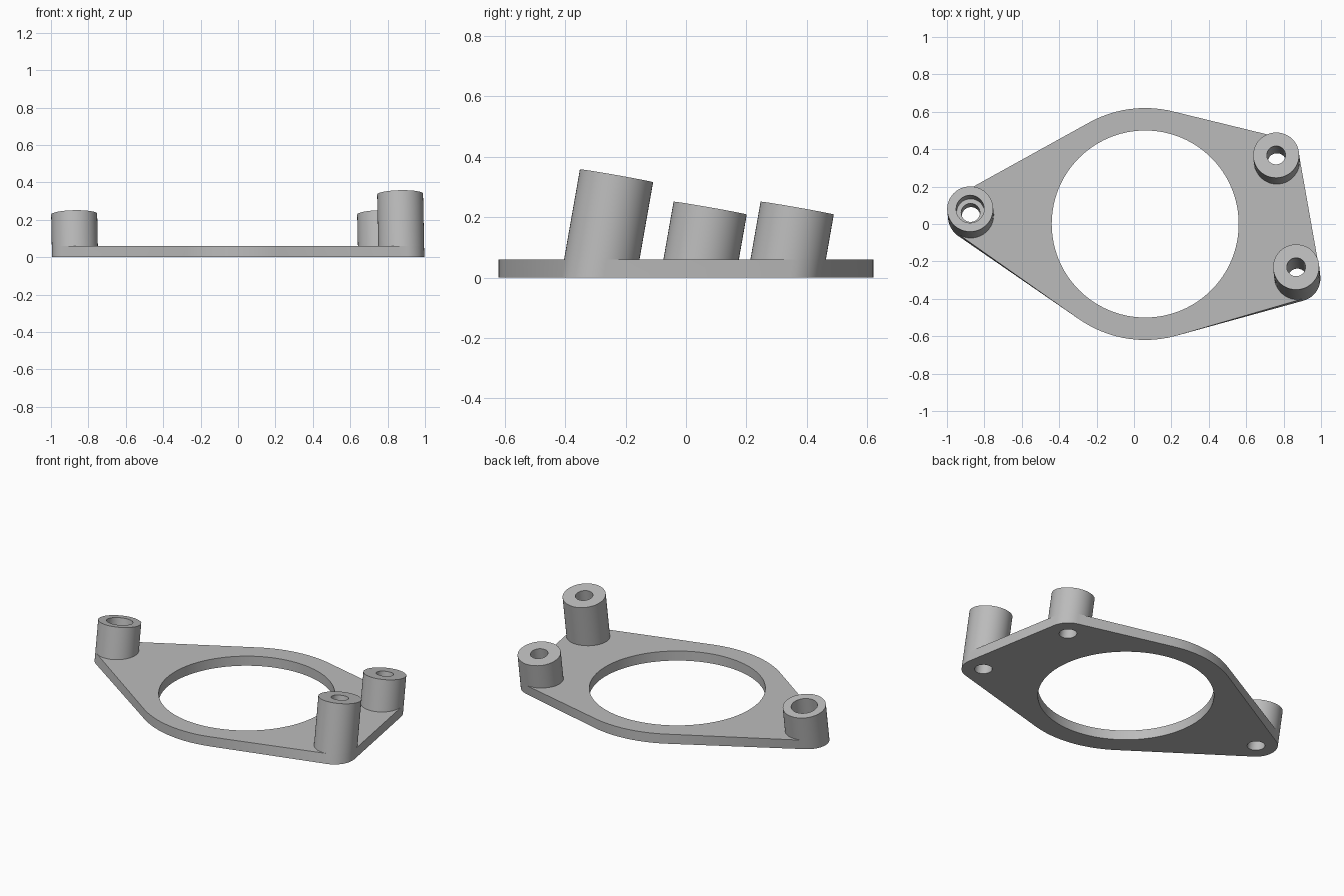
import bpy, bmesh
from math import sin, cos, tau, radians
from mathutils import Vector

if "Cube" in bpy.data.objects:
    bpy.data.objects.remove(bpy.data.objects["Cube"], do_unlink=True)

THICK = 0.06
POST_R, BORE_R, RECESS_R = 0.123, 0.05, 0.075
RING = Vector((0.06, 0, 0))
AXIS = Vector((-0.02, 0.176, 1)).normalized()      # shared lean of all posts
SIDE = (Vector((1, 0, 0)) - AXIS * AXIS.x).normalized()
BACK = AXIS.cross(SIDE)

grey = bpy.data.materials.new("plain grey")
grey.use_nodes = True
grey.diffuse_color = (0.5, 0.5, 0.5, 1)
grey.node_tree.nodes["Principled BSDF"].inputs["Base Color"].default_value = grey.diffuse_color


def upright_circle(center, r, z, n=96):
    return [center + Vector((r * cos(tau * i / n), r * sin(tau * i / n), z)) for i in range(n)]


def leaning_circle(top, r, z=None, n=48):
    """Square cut at the top, or the level cut of the leaning cylinder at height z."""
    points = []
    for i in range(n):
        p = top + r * (cos(tau * i / n) * SIDE + sin(tau * i / n) * BACK)
        if z is not None:
            p += AXIS * ((z - p.z) / AXIS.z)
        points.append(p)
    return points


def finish(name, bm):
    bmesh.ops.recalc_face_normals(bm, faces=bm.faces)
    mesh = bpy.data.meshes.new(name)
    bm.to_mesh(mesh)
    bm.free()
    mesh.materials.append(grey)
    ob = bpy.data.objects.new(name, mesh)
    bpy.context.collection.objects.link(ob)
    return ob


def loft(name, loops, capped=False):
    bm = bmesh.new()
    rows = [[bm.verts.new(p) for p in loop] for loop in loops]
    n = len(rows[0])
    for a, b in zip(rows, rows[1:]):
        for i in range(n):
            j = (i + 1) % n
            bm.faces.new((a[i], a[j], b[j], b[i]))
    if capped:
        bm.faces.new(rows[0])
        bm.faces.new(rows[-1])
    return finish(name, bm)


def smooth(ob):
    bpy.ops.object.select_all(action="DESELECT")
    ob.select_set(True)
    bpy.context.view_layer.objects.active = ob
    bpy.ops.object.shade_smooth_by_angle(angle=radians(30))


# Post name, centre of its top face, height of the recess floor (if any)
POSTS = [
    ("right_post", Vector((-0.876, 0.08, 0.23)), 0.12),
    ("back_left_post", Vector((0.76, 0.368, 0.23)), None),
    ("front_left_post", Vector((0.867, -0.23, 0.337)), None),
]

# Plate: hull around the ring and the feet of the posts
bm = bmesh.new()
for z in (0, THICK):
    outline = upright_circle(RING, 0.62, z)
    for _, top, _ in POSTS:
        outline += leaning_circle(top, POST_R, z)
    for p in outline:
        bm.verts.new(p)
hull = bmesh.ops.convex_hull(bm, input=bm.verts)
bmesh.ops.delete(bm, geom=list({v for v in hull["geom_interior"] + hull["geom_unused"]
                                if isinstance(v, bmesh.types.BMVert)}), context="VERTS")
bmesh.ops.dissolve_limit(bm, angle_limit=radians(0.2), verts=bm.verts, edges=bm.edges)
plate = finish("flange_plate", bm)

# Large opening and the bores through the plate
cutters = [loft("opening_cutter", [upright_circle(RING, 0.5, z) for z in (-0.1, 0.2)], True)]
for name, top, _ in POSTS:
    cutters.append(loft(name + "_cutter", [leaning_circle(top, BORE_R, z) for z in (-0.1, 0.2)], True))
bpy.context.view_layer.objects.active = plate
for cutter in cutters:
    cutter.hide_render = True
    mod = plate.modifiers.new("cut", "BOOLEAN")
    mod.operation = "DIFFERENCE"
    mod.solver = "EXACT"
    mod.object = cutter
    bpy.ops.object.modifier_apply(modifier=mod.name)
    bpy.data.objects.remove(cutter, do_unlink=True)
smooth(plate)

# Hollow leaning posts, one with a recessed mouth
for name, top, floor in POSTS:
    loops = [leaning_circle(top, POST_R, THICK), leaning_circle(top, POST_R)]
    if floor:
        seat = top + AXIS * ((floor - top.z) / AXIS.z)
        loops += [leaning_circle(top, RECESS_R), leaning_circle(seat, RECESS_R),
                  leaning_circle(seat, BORE_R)]
    else:
        loops.append(leaning_circle(top, BORE_R))
    loops.append(leaning_circle(top, BORE_R, THICK))
    smooth(loft(name, loops))
